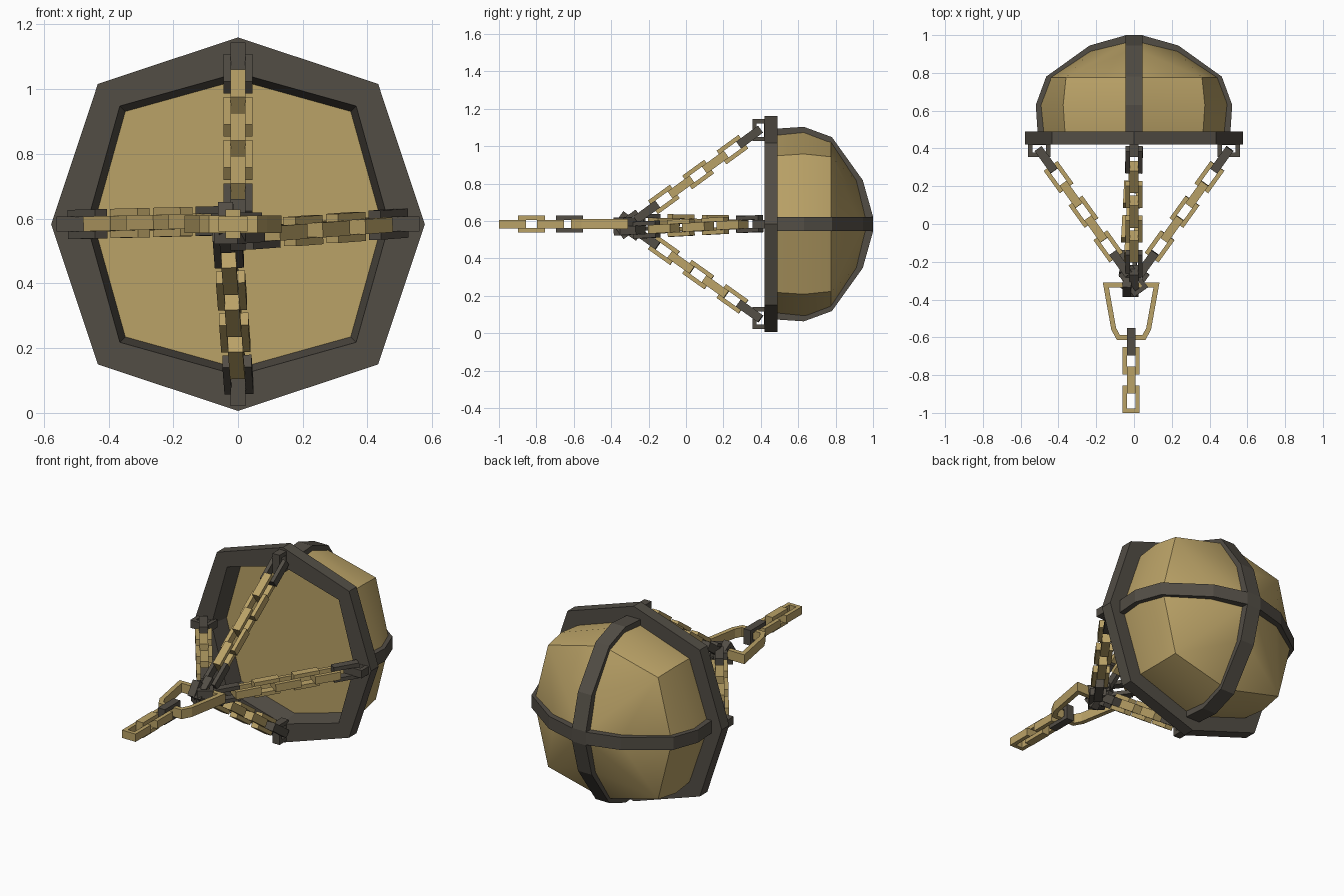
import bpy
import bmesh
from mathutils import Matrix, Vector

cube = bpy.data.objects.get("Cube")
if cube:
    bpy.data.objects.remove(cube, do_unlink=True)

MID = 0.583                      # height of the central axis
X, Y, Z = Vector((1, 0, 0)), Vector((0, 1, 0)), Vector((0, 0, 1))


def material(name, rgb):
    m = bpy.data.materials.new(name)
    m.use_nodes = True
    m.diffuse_color = (*rgb, 1)
    m.node_tree.nodes["Principled BSDF"].inputs["Base Color"].default_value = (*rgb, 1)
    return m


BRASS = material("brass", (0.49, 0.36, 0.135))
IRON = material("dark_iron", (0.085, 0.075, 0.06))


def mesh_object(name, verts, faces, mat):
    me = bpy.data.meshes.new(name)
    bm = bmesh.new()
    vs = [bm.verts.new(v) for v in verts]
    for f in faces:
        bm.faces.new([vs[i] for i in f])
    bmesh.ops.recalc_face_normals(bm, faces=bm.faces)
    bm.to_mesh(me)
    bm.free()
    me.materials.append(mat)
    ob = bpy.data.objects.new(name, me)
    bpy.context.collection.objects.link(ob)
    return ob


def placed(centre, along, across):
    """Matrix with local x along the part and local y across it."""
    along = along.normalized()
    across = (across - along * across.dot(along)).normalized()
    m = Matrix((along, across, along.cross(across))).transposed().to_4x4()
    m.translation = centre
    return m


def frame(name, outer, inner, thick, matrix, mat, closed=True):
    """Solid band between two matching outlines."""
    n = len(outer)
    h = thick / 2
    loops = [(outer, -h), (outer, h), (inner, h), (inner, -h)]
    verts = [matrix @ Vector((p[0], p[1], z)) for pts, z in loops for p in pts]
    faces = []
    for i in range(n if closed else n - 1):
        j = (i + 1) % n
        for k in range(4):
            q = (k + 1) % 4
            faces.append((k * n + i, k * n + j, q * n + j, q * n + i))
    if not closed:
        faces += [[k * n + e for k in range(4)] for e in (0, n - 1)]
    return mesh_object(name, verts, faces, mat)


def link(name, matrix, mat, length=0.145, width=0.09, bar=0.023):
    def box(a, b):
        return [(-a, -b), (a, -b), (a, b), (-a, b)]
    frame(name, box(length / 2, width / 2),
          box(length / 2 - bar, width / 2 - bar), 0.046, matrix, mat)


def octagon(y, axis, diag):
    pts = [(axis, 0), (diag, diag), (0, axis), (-diag, diag),
           (-axis, 0), (-diag, -diag), (0, -axis), (diag, -diag)]
    return [Vector((a, y, MID + b)) for a, b in pts]


def bridge(a, b, n=8):
    return [(a * n + i, a * n + (i + 1) % n, b * n + (i + 1) % n, b * n + i)
            for i in range(n)]


# Rim with a recessed inner wall
loops = [(0.42, 0.577, 0.433), (0.49, 0.577, 0.433), (0.49, 0.47, 0.36),
         (0.53, 0.445, 0.348), (0.42, 0.467, 0.365)]
verts = [v for l in loops for v in octagon(*l)]
order = [0, 1, 2, 3, 4]
faces = [f for a in order for f in bridge(a, (a + 1) % 5)]
mesh_object("rim", verts, faces, IRON)

# Flat plate closing the bowl
mesh_object("backing_plate", octagon(0.529, 0.447, 0.35), [range(8)], BRASS)

# Faceted bowl: three octagon loops, four shoulder points and a pole
verts = [v for l in [(0.48, 0.49, 0.365), (0.63, 0.505, 0.375), (0.775, 0.45, 0.36)]
         for v in octagon(*l)]
faces = bridge(0, 1) + bridge(1, 2)
shoulder = len(verts)
verts += octagon(0.93, 0.215, 0)[::2]
pole = len(verts)
verts.append(Vector((0, 0.982, MID)))
for q in range(4):
    a1, a2 = shoulder + q, shoulder + (q + 1) % 4
    b1, d, b2 = 16 + 2 * q, 17 + 2 * q, 16 + (2 * q + 2) % 8
    faces += [(pole, a1, d, a2), (a1, b1, d), (a2, d, b2)]
bowl = mesh_object("bowl", verts, faces, BRASS)
bpy.context.view_layer.objects.active = bowl
bowl.select_set(True)
bpy.ops.object.shade_smooth_by_angle(angle=0.4)
bowl.select_set(False)

# Two crossed straps over the bowl
half_out = [(0.51, 0.48), (0.52, 0.63), (0.465, 0.78), (0.235, 0.945), (0.04, 1.0)]
half_in = [(0.46, 0.48), (0.47, 0.62), (0.42, 0.75), (0.2, 0.9), (0.03, 0.95)]
outer, inner = [h + [(-r, y) for r, y in reversed(h)] for h in (half_out, half_in)]
for name, u, wide in (("horizontal_strap", X, 0.075), ("vertical_strap", Z, 0.09)):
    frame(name, outer, inner, wide, placed(Z * MID, u, Y), IRON, closed=False)

# Four chains from staples on the rim to the front gathering point
chains = [("top", Z, (0, 0.065)), ("bottom", -Z, (-0.03, -0.075)),
          ("left", X, (0.07, -0.03)), ("right", -X, (-0.07, 0.01))]
for side, u, end in chains:
    base = Z * MID
    link(side + "_staple", placed(base + u * 0.502 + Y * 0.398, u, Y), IRON,
         length=0.118, width=0.086)
    start = base + u * 0.465 + Y * 0.34
    step = (base + Vector((end[0], -0.21, end[1])) - start) / 6
    flat = u.cross(Y)
    for i in range(8):
        across = flat if i % 2 == 0 else step.cross(flat)
        link(f"{side}_chain_link_{i + 1}", placed(start + step * i, step, across),
             IRON if i in (0, 6, 7) else BRASS)

# Shackle that gathers the chains
centre = Vector((-0.015, 0, MID))
half_out = [(0.15, -0.31), (0.105, -0.56), (0.075, -0.615)]
half_in = [(0.118, -0.337), (0.08, -0.55), (0.06, -0.588)]
outer, inner = [h + [(-x, y) for x, y in reversed(h)] for h in (half_out, half_in)]
frame("shackle", outer, inner, 0.055, placed(centre, X, Y), BRASS)

# Leading chain
for i in range(4):
    link(f"lead_link_{i + 1}",
         placed(centre - Y * (0.623 + 0.1015 * i), Y, X if i % 2 else Z),
         BRASS if i else IRON)
